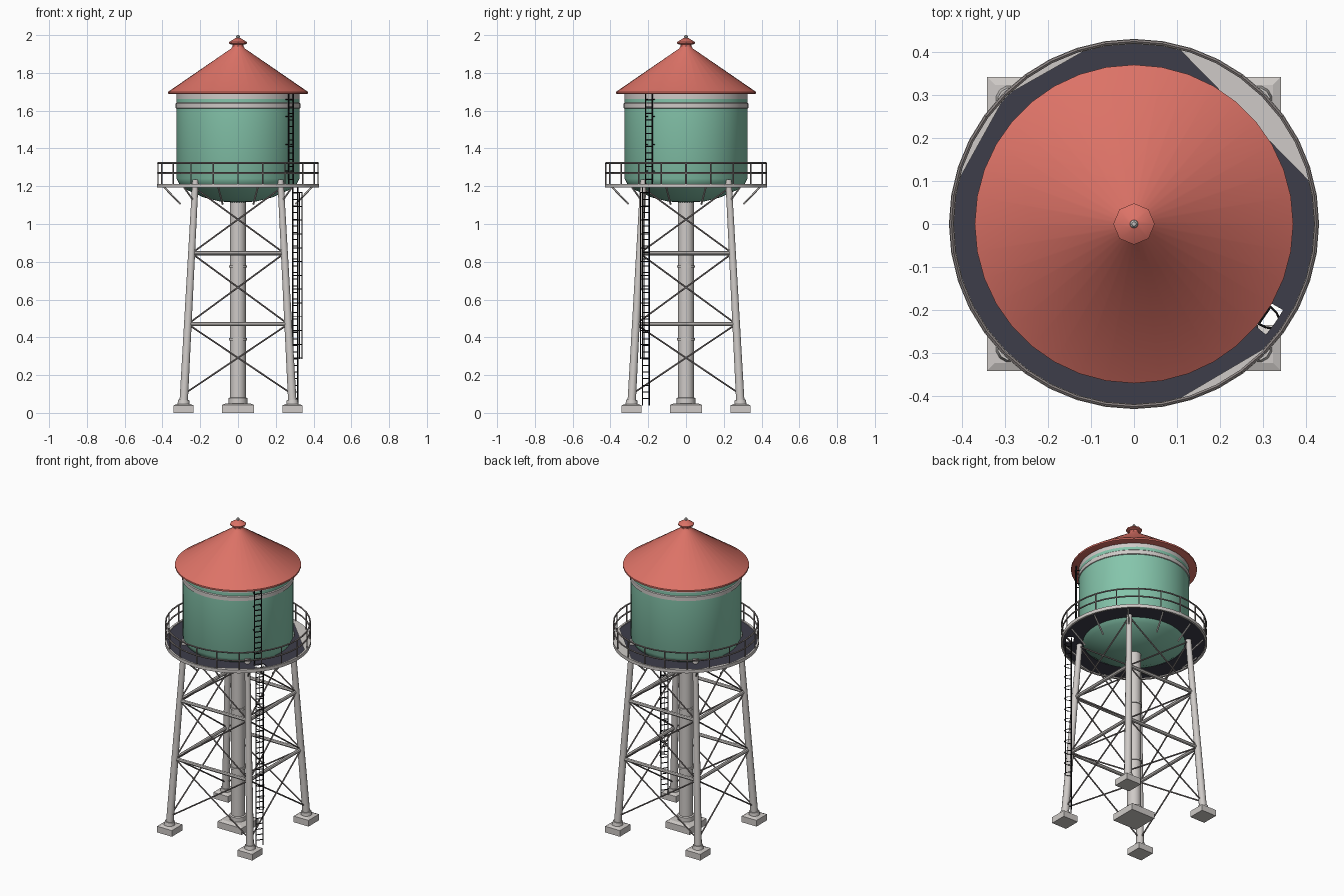
import bpy, bmesh, math
from mathutils import Vector

cube = bpy.data.objects.get("Cube")
if cube:
    bpy.data.objects.remove(cube, do_unlink=True)


def material(name, r, g, b):
    m = bpy.data.materials.new(name)
    m.use_nodes = True
    m.diffuse_color = (r, g, b, 1)
    m.node_tree.nodes["Principled BSDF"].inputs["Base Color"].default_value = (r, g, b, 1)
    return m


RED = material("roof_red", 0.72, 0.17, 0.135)
GREEN = material("tank_green", 0.235, 0.56, 0.41)
PALE = material("pale_steel", 0.62, 0.59, 0.57)
DARK = material("deck_slate", 0.047, 0.047, 0.068)
RAIL = material("rail_grey", 0.25, 0.22, 0.215)
BLACK = material("ladder_black", 0.012, 0.012, 0.014)


def finish(bm, name, mats, smooth=True):
    bmesh.ops.recalc_face_normals(bm, faces=bm.faces)
    mesh = bpy.data.meshes.new(name)
    bm.to_mesh(mesh)
    bm.free()
    ob = bpy.data.objects.new(name, mesh)
    bpy.context.collection.objects.link(ob)
    for m in mats:
        mesh.materials.append(m)
    if smooth:
        bpy.ops.object.select_all(action='DESELECT')
        ob.select_set(True)
        bpy.context.view_layer.objects.active = ob
        bpy.ops.object.shade_smooth_by_angle(angle=math.radians(35))
    return ob


def lathe(name, profile, mats, sides=32, closed=False):
    """Spin (radius, z) points about the z axis; open ends are capped."""
    bm = bmesh.new()
    rings = [[bm.verts.new((polar(r, 360 * i / sides, z))) for i in range(sides)]
             for r, z in profile]
    pairs = list(zip(rings, rings[1:]))
    if closed:
        pairs.append((rings[-1], rings[0]))
    else:
        bm.faces.new(rings[0])
        bm.faces.new(rings[-1])
    for a, b in pairs:
        for i in range(sides):
            j = (i + 1) % sides
            bm.faces.new((a[i], a[j], b[j], b[i]))
    return finish(bm, name, mats)


def polar(r, deg, z):
    a = math.radians(deg)
    return Vector((r * math.cos(a), r * math.sin(a), z))


def rod(bm, a, b, r, r2=None, sides=6):
    a, b = Vector(a), Vector(b)
    d = b - a
    mat = d.to_track_quat('Z', 'Y').to_matrix().to_4x4()
    mat.translation = (a + b) / 2
    bmesh.ops.create_cone(bm, cap_ends=True, segments=sides, radius1=r,
                          radius2=r if r2 is None else r2, depth=d.length, matrix=mat)


def block(bm, x, y, half, z0, z1, top):
    """Square footing that narrows to the top half-width."""
    lo, hi = [[bm.verts.new((x + sx * h, y + sy * h, z))
               for sx, sy in ((-1, -1), (1, -1), (1, 1), (-1, 1))]
              for h, z in ((half, z0), (top, z1))]
    bm.faces.new(lo)
    bm.faces.new(hi)
    for i in range(4):
        j = (i + 1) % 4
        bm.faces.new((lo[i], lo[j], hi[j], hi[i]))


def hoop(bm, r, z, thick, sides=40):
    pts = [polar(r, 360 * i / sides, z) for i in range(sides)]
    for i in range(sides):
        rod(bm, pts[i - 1], pts[i], thick, sides=5)


# Tank with dished bottom, painted bands near the top
tank = lathe("tank", [(0.04, 1.115), (0.1, 1.12), (0.18, 1.14), (0.27, 1.18), (0.31, 1.21),
                      (0.325, 1.24), (0.325, 1.645), (0.325, 1.662), (0.325, 1.695)],
             [GREEN, PALE], 40)
for f in tank.data.polygons:
    if f.center.z > 1.665 and abs(f.normal.z) < 0.5:
        f.material_index = 1
lathe("tank_band", [(0.322, 1.61), (0.33, 1.613), (0.33, 1.638), (0.322, 1.645)], [PALE], 40, True)

# Roof, vent and finial
lathe("roof", [(0.36, 1.687), (0.37, 1.69), (0.37, 1.7), (0.035, 1.93), (0.03, 1.94)], [RED], 36)
lathe("vent_neck", [(0.03, 1.93), (0.03, 1.96)], [RED], 8)
lathe("vent_cap", [(0.035, 1.95), (0.048, 1.956), (0.048, 1.963), (0.012, 1.985)], [RED], 8)
lathe("finial", [(0.005, 1.975), (0.005, 1.982), (0.01, 1.987), (0.01, 1.994), (0.005, 2.0)],
      [PALE], 8)

# Deck ring with a ladder hatch left open
bm = bmesh.new()
step = 5
radii = (0.3, 0.355, 0.4, 0.425)
for deg in range(0, 360, step):
    for k in range(3):
        if k == 1 and deg in (320, 325):
            continue
        bm.faces.new([bm.verts.new(polar(r, d, 1.203)) for r, d in
                      ((radii[k], deg), (radii[k + 1], deg),
                       (radii[k + 1], deg + step), (radii[k], deg + step))])
bmesh.ops.remove_doubles(bm, verts=bm.verts, dist=0.0005)
deck = finish(bm, "deck", [DARK], False)
solid = deck.modifiers.new("thickness", 'SOLIDIFY')
solid.thickness = 0.008
solid.offset = 0

# Deck rim and corner plates spanning its chords
lathe("deck_rim", [(0.418, 1.192), (0.43, 1.192), (0.43, 1.213), (0.418, 1.213)], [PALE], 40, True)
bm = bmesh.new()
for start, end in ((13, 76), (104, 135), (135, 167), (283, 318), (330, 347)):
    arc = [polar(0.422, start + (end - start) * i / 8, 1.213) for i in range(9)]
    bm.faces.new([bm.verts.new(p) for p in arc])
finish(bm, "deck_corner_plates", [PALE], False)

# Guard railing
bm = bmesh.new()
for z in (1.27, 1.322):
    hoop(bm, 0.424, z, 0.005)
for i in range(20):
    rod(bm, polar(0.424, i * 18, 1.2), polar(0.424, i * 18, 1.322), 0.004)
finish(bm, "railing", [RAIL])

# Struts under the deck
bm = bmesh.new()
for i in range(12):
    rod(bm, polar(0.405, 15 + i * 30, 1.195), polar(0.315, 15 + i * 30, 1.105), 0.005)
finish(bm, "deck_struts", [PALE])

# Legs, footings, beams and cross braces
BASE, TOP, Z0, Z1 = 0.288, 0.225, 0.05, 1.235


def leg_point(corner, z):
    s = BASE + (TOP - BASE) * (z - Z0) / (Z1 - Z0)
    return Vector((corner[0] * s, corner[1] * s, z))


corners = ((-1, -1), (1, -1), (1, 1), (-1, 1))
legs, feet, beams, braces = (bmesh.new() for _ in range(4))
levels = (0.1, 0.47, 0.845, 1.19)
for i, c in enumerate(corners):
    n = corners[(i + 1) % 4]
    rod(legs, leg_point(c, 0.04), leg_point(c, Z1), 0.023, 0.017, 12)
    rod(legs, leg_point(c, 0.04), leg_point(c, 0.068), 0.034, 0.03, 12)
    block(feet, c[0] * 0.288, c[1] * 0.288, 0.053, 0, 0.04, 0.053)
    block(feet, c[0] * 0.288, c[1] * 0.288, 0.053, 0.04, 0.047, 0.035)
    for z in levels[1:3]:
        rod(beams, leg_point(c, z), leg_point(n, z), 0.011, sides=8)
    for lo, hi in zip(levels, levels[1:]):
        rod(braces, leg_point(c, lo), leg_point(n, hi), 0.0045)
        rod(braces, leg_point(n, lo), leg_point(c, hi), 0.0045)
block(feet, 0, 0, 0.086, 0, 0.042, 0.086)
block(feet, 0, 0, 0.086, 0.042, 0.05, 0.065)
finish(legs, "legs", [PALE])
finish(feet, "footings", [PALE], False)
finish(beams, "horizontal_beams", [PALE])
finish(braces, "cross_braces", [RAIL])

# Central riser pipe with collars
lathe("riser_pipe", [(0.05, 0.04), (0.05, 0.078), (0.042, 0.082), (0.042, 1.14)], [PALE], 20)
for z in (0.39, 0.775):
    lathe("riser_collar", [(0.04, z - 0.006), (0.048, z - 0.006), (0.048, z + 0.006),
                           (0.04, z + 0.006)], [PALE], 20, True)

# Ladders
ANGLE = -35
out = polar(1, ANGLE, 0)
side = polar(1, ANGLE + 90, 0)


def ladder(bm, radius, z0, z1, half=0.022):
    up = Vector((0, 0, 1))
    for s in (-half, half):
        rod(bm, out * radius + side * s + up * z0, out * radius + side * s + up * z1, 0.004, sides=5)
    count = round((z1 - z0) / 0.035)
    for i in range(1, count):
        p = out * radius + up * (z0 + (z1 - z0) * i / count)
        rod(bm, p - side * half, p + side * half, 0.003, sides=5)


bm = bmesh.new()
ladder(bm, 0.342, 1.2, 1.69)
for z in (1.28, 1.42, 1.57, 1.66):
    for s in (-0.022, 0.022):
        p = side * s + Vector((0, 0, z))
        rod(bm, p + out * 0.318, p + out * 0.345, 0.003, sides=5)
finish(bm, "upper_ladder", [BLACK])
bm = bmesh.new()
ladder(bm, 0.37, 0.04, 1.2)
finish(bm, "lower_ladder", [BLACK])

# Safety cage around the lower ladder
bm = bmesh.new()
bend = [(side * (0.024 * math.cos(a)) + out * (0.37 + 0.04 * math.sin(a)))
        for a in [math.pi * i / 6 for i in range(7)]]
for k in range(13):
    h = Vector((0, 0, 0.29 + k * 0.073))
    for a, b in zip(bend, bend[1:]):
        rod(bm, a + h, b + h, 0.0025, sides=4)
for p in (bend[2], bend[4]):
    rod(bm, p + Vector((0, 0, 0.285)), p + Vector((0, 0, 1.17)), 0.0025, sides=4)
finish(bm, "ladder_cage", [BLACK])
